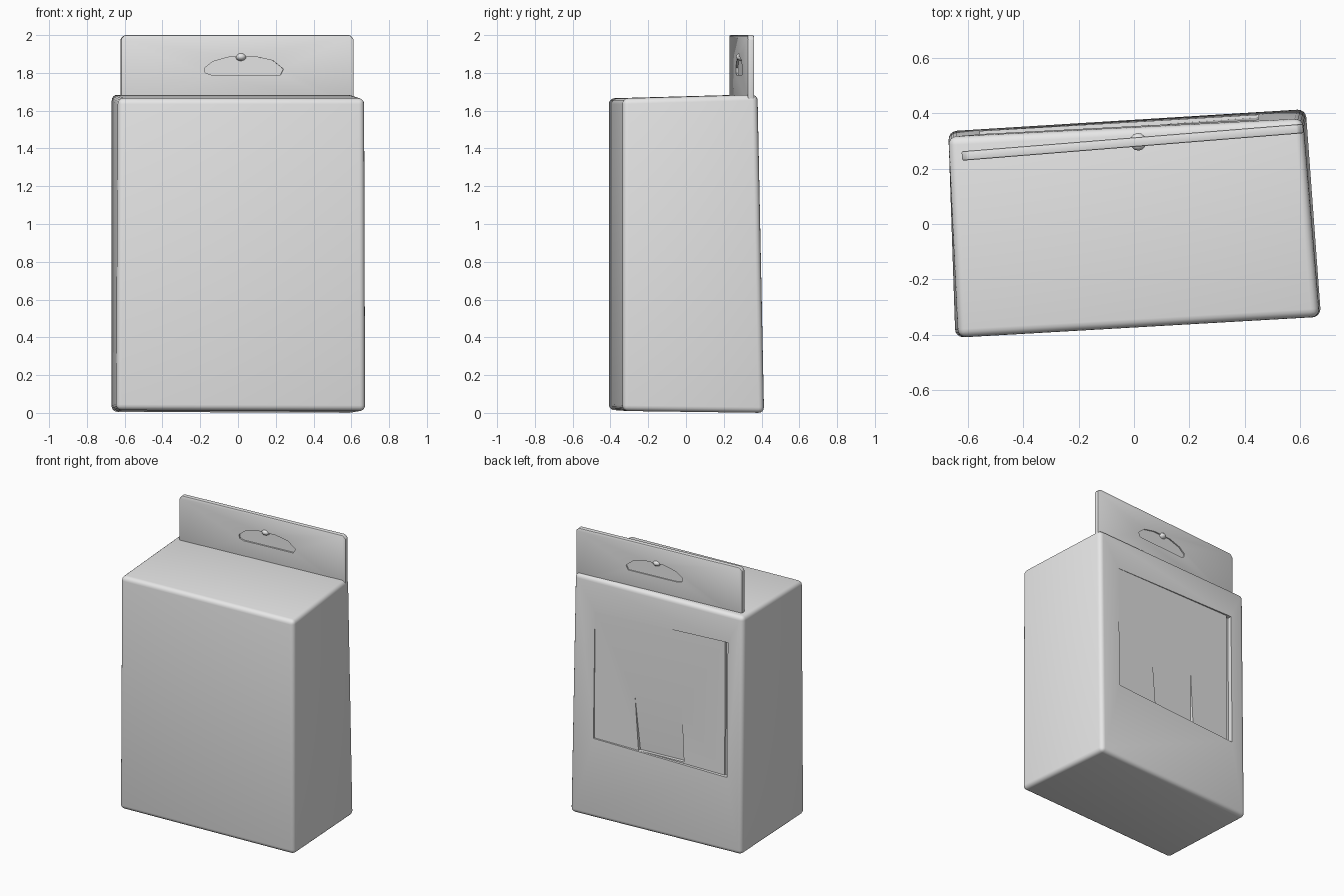
import bpy, bmesh, math
from mathutils import Matrix

if "Cube" in bpy.data.objects:
    bpy.data.objects.remove(bpy.data.objects["Cube"])

grey = bpy.data.materials.new("card grey")
grey.use_nodes = True
grey.diffuse_color = (0.8, 0.8, 0.8, 1)
grey.node_tree.nodes["Principled BSDF"].inputs["Base Color"].default_value = (0.8, 0.8, 0.8, 1)


def prism(name, ring_a, ring_b):
    """Closed solid joining two rings of matching points."""
    bm = bmesh.new()
    a = [bm.verts.new(p) for p in ring_a]
    b = [bm.verts.new(p) for p in ring_b]
    n = len(a)
    bm.faces.new(a)
    bm.faces.new(b)
    for i in range(n):
        j = (i + 1) % n
        bm.faces.new((a[i], a[j], b[j], b[i]))
    bmesh.ops.recalc_face_normals(bm, faces=bm.faces)
    mesh = bpy.data.meshes.new(name)
    bm.to_mesh(mesh)
    bm.free()
    ob = bpy.data.objects.new(name, mesh)
    bpy.context.collection.objects.link(ob)
    mesh.materials.append(grey)
    return ob


def activate(ob):
    bpy.ops.object.select_all(action='DESELECT')
    ob.select_set(True)
    bpy.context.view_layer.objects.active = ob


def bevel(ob, width, segments):
    mod = ob.modifiers.new("rounded edges", 'BEVEL')
    mod.width, mod.segments = width, segments
    mod.limit_method = 'ANGLE'
    mod.angle_limit = math.radians(40)
    activate(ob)
    bpy.ops.object.modifier_apply(modifier=mod.name)


def cut(ob, cutter):
    cutter.hide_render = True
    mod = ob.modifiers.new("cut", 'BOOLEAN')
    mod.operation, mod.object, mod.solver = 'DIFFERENCE', cutter, 'EXACT'
    activate(ob)
    bpy.ops.object.modifier_apply(modifier=mod.name)
    bpy.data.objects.remove(cutter)


def smooth(ob):
    activate(ob)
    bpy.ops.object.shade_smooth_by_angle(angle=math.radians(35))


# Carton body, slightly skewed and leaning
body = prism("carton_body",
             [(-0.645, -0.41, 0.015), (0.675, -0.335, 0.01), (0.62, 0.415, 0), (-0.67, 0.335, 0.005)],
             [(-0.635, -0.41, 1.665), (0.67, -0.335, 1.665), (0.61, 0.38, 1.685), (-0.67, 0.315, 1.685)])
bevel(body, 0.03, 4)


def back_cutter(name, corners):
    """Cutter from (x, z, depth) corners laid on the back panel."""
    def surface(x, z):
        return 0.375 + 0.062 * x - (0.016 + 0.008 * x) * z
    return prism(name,
                 [(x, surface(x, z) + 0.08, z) for x, z, d in corners],
                 [(x, surface(x, z) - d, z) for x, z, d in corners])


# Pressed panel, thumb notch and side groove in the back
cut(body, back_cutter("panel_cutter", [(-0.53, 0.53, 0.02), (0.45, 0.56, 0.008),
                                       (0.45, 1.45, 0), (-0.53, 1.48, 0.01)]))
cut(body, back_cutter("notch_cutter", [(-0.22, 0.55, 0.04), (0.12, 0.55, 0.035),
                                       (0.15, 0.95, 0.008), (-0.2, 0.95, 0.012)]))
cut(body, back_cutter("groove_cutter", [(-0.555, 0.53, 0.035), (-0.525, 0.53, 0.035),
                                        (-0.525, 1.48, 0.03), (-0.555, 1.48, 0.03)]))
smooth(body)

# Hanging tab, modelled straight and then turned
turn = Matrix.Translation((-0.005, 0.295, 0)) @ Matrix.Rotation(math.radians(4.6), 4, 'Z')
outline = [(-0.618, 1.62), (0.618, 1.62), (0.618, 1.98), (0.598, 2.0),
           (-0.598, 2.0), (-0.618, 1.98)]
tab = prism("hanging_tab", [(x, -0.017, z) for x, z in outline],
            [(x, 0.017, z) for x, z in outline])
bevel(tab, 0.006, 2)

# Slot pressed into both faces of the tab
slot = [(-0.17, 1.80), (-0.14, 1.79), (0.23, 1.79), (0.245, 1.82), (0.19, 1.865),
        (0.1, 1.885), (-0.04, 1.885), (-0.13, 1.86), (-0.175, 1.825)]
for near, far in ((-0.1, -0.006), (0.1, 0.009)):
    cut(tab, prism("slot_cutter", [(x, near, z) for x, z in slot],
                   [(x, far, z) for x, z in slot]))
tab.matrix_world = turn
smooth(tab)

# Small nub at the top of the slot
bpy.ops.mesh.primitive_uv_sphere_add(segments=12, ring_count=8, radius=1)
nub = bpy.context.object
nub.name = "slot_nub"
nub.data.materials.append(grey)
nub.matrix_world = turn @ Matrix.Translation((0.02, 0, 1.885)) @ Matrix.Diagonal((0.03, 0.032, 0.022, 1))
smooth(nub)
